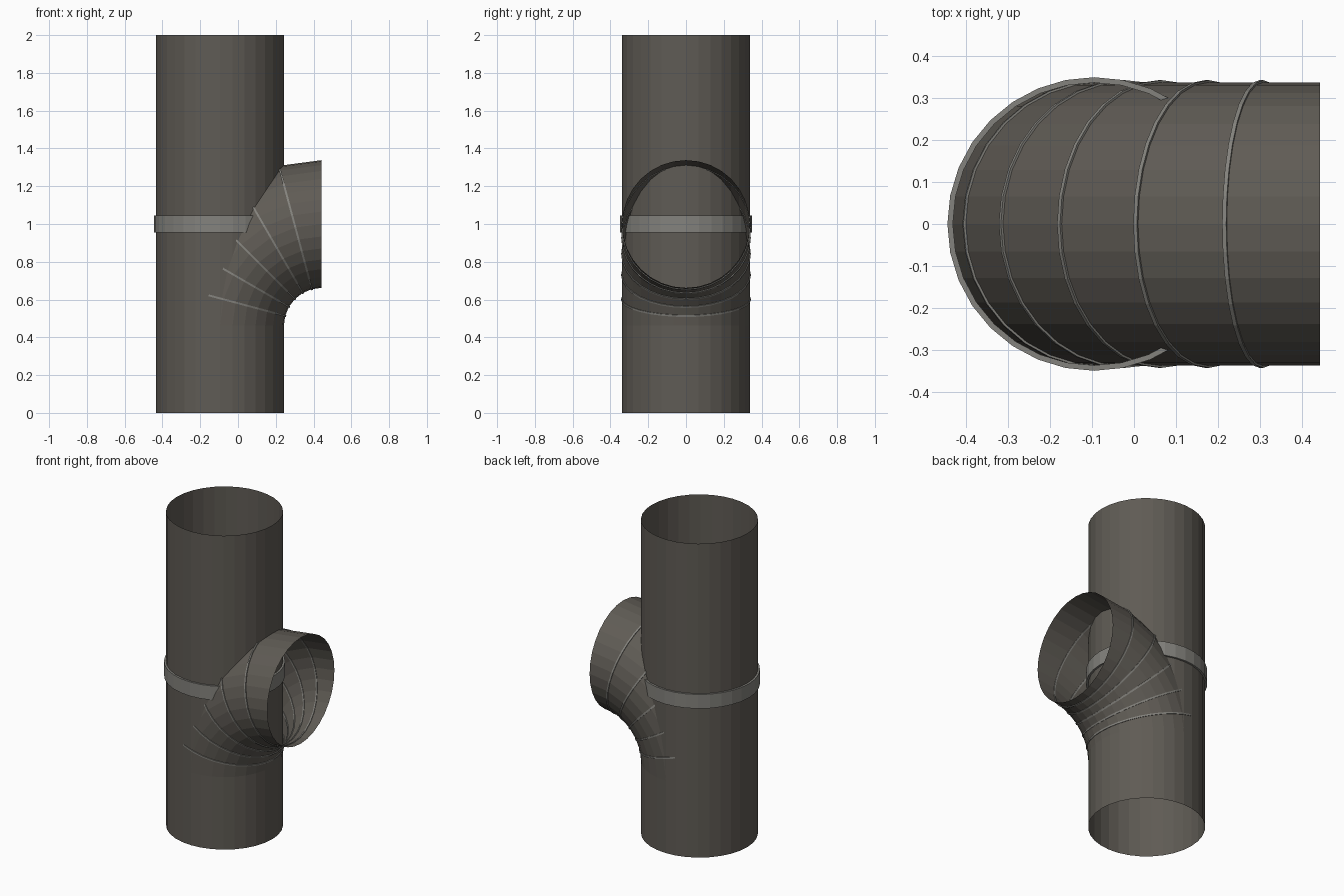
import bpy, bmesh
from math import sin, cos, pi, radians
from mathutils import Vector

if "Cube" in bpy.data.objects:
    bpy.data.objects.remove(bpy.data.objects["Cube"])

SIDES = 32
R = 0.338                              # pipe radius
AXIS_X = -0.095                        # main pipe axis
PIVOT = Vector((0.443, 0, 0.462))      # centre of the elbow bend
BEND = PIVOT.x - AXIS_X                # bend radius


def material(name, color):
    m = bpy.data.materials.new(name)
    m.diffuse_color = (*color, 1)
    m.use_nodes = True
    m.node_tree.nodes["Principled BSDF"].inputs["Base Color"].default_value = m.diffuse_color
    return m


dark = material("dark_metal", (0.115, 0.105, 0.09))
light = material("light_metal", (0.23, 0.225, 0.205))


def loft(name, rings, mat, closed=False):
    """Skin circles given as (centre, outward axis, up axis, radius)."""
    bm = bmesh.new()
    loops = []
    for c, u, r in rings:
        loops.append([bm.verts.new(c + r * (u * cos(2 * pi * i / SIDES)
                      + Vector((0, 1, 0)) * sin(2 * pi * i / SIDES)))
                      for i in range(SIDES)])
    pairs = list(zip(loops, loops[1:]))
    if closed:
        pairs.append((loops[-1], loops[0]))
    for a, b in pairs:
        for i in range(SIDES):
            j = (i + 1) % SIDES
            bm.faces.new((a[i], a[j], b[j], b[i]))
    me = bpy.data.meshes.new(name)
    bm.to_mesh(me)
    bm.free()
    me.materials.append(mat)
    ob = bpy.data.objects.new(name, me)
    bpy.context.collection.objects.link(ob)
    return ob


def band(name, centre, u, normal, half_width, r_in, r_out, mat):
    """Closed rectangular hoop."""
    return loft(name, [(centre + normal * s * half_width, u, r)
                       for s, r in ((-1, r_in), (-1, r_out), (1, r_out), (1, r_in))],
                mat, closed=True)


def bend_frame(deg):
    """Centre, outward-from-main-axis direction and tangent at a bend angle."""
    a = radians(deg)
    inward = Vector((cos(a), 0, -sin(a)))
    return PIVOT - inward * BEND, inward, Vector((sin(a), 0, cos(a)))


X, Z = Vector((1, 0, 0)), Vector((0, 0, 1))

# Straight open pipe
loft("main_pipe", [(Vector((AXIS_X, 0, z)), X, R) for z in (0, 2)], dark)

# Joint collar at mid height
band("collar", Vector((AXIS_X, 0, 1.0)), X, Z, 0.045, R - 0.001, 0.35, light)

# Segmented branch elbow, open at its mouth
loft("elbow", [(*bend_frame(d)[:2], R) for d in range(0, 91, 15)], dark)

# Raised seams between elbow segments
for n, d in enumerate(range(15, 76, 15), 1):
    c, u, t = bend_frame(d)
    band(f"elbow_seam_{n}", c, u, t, 0.005, R - 0.003, R + 0.005, light)
